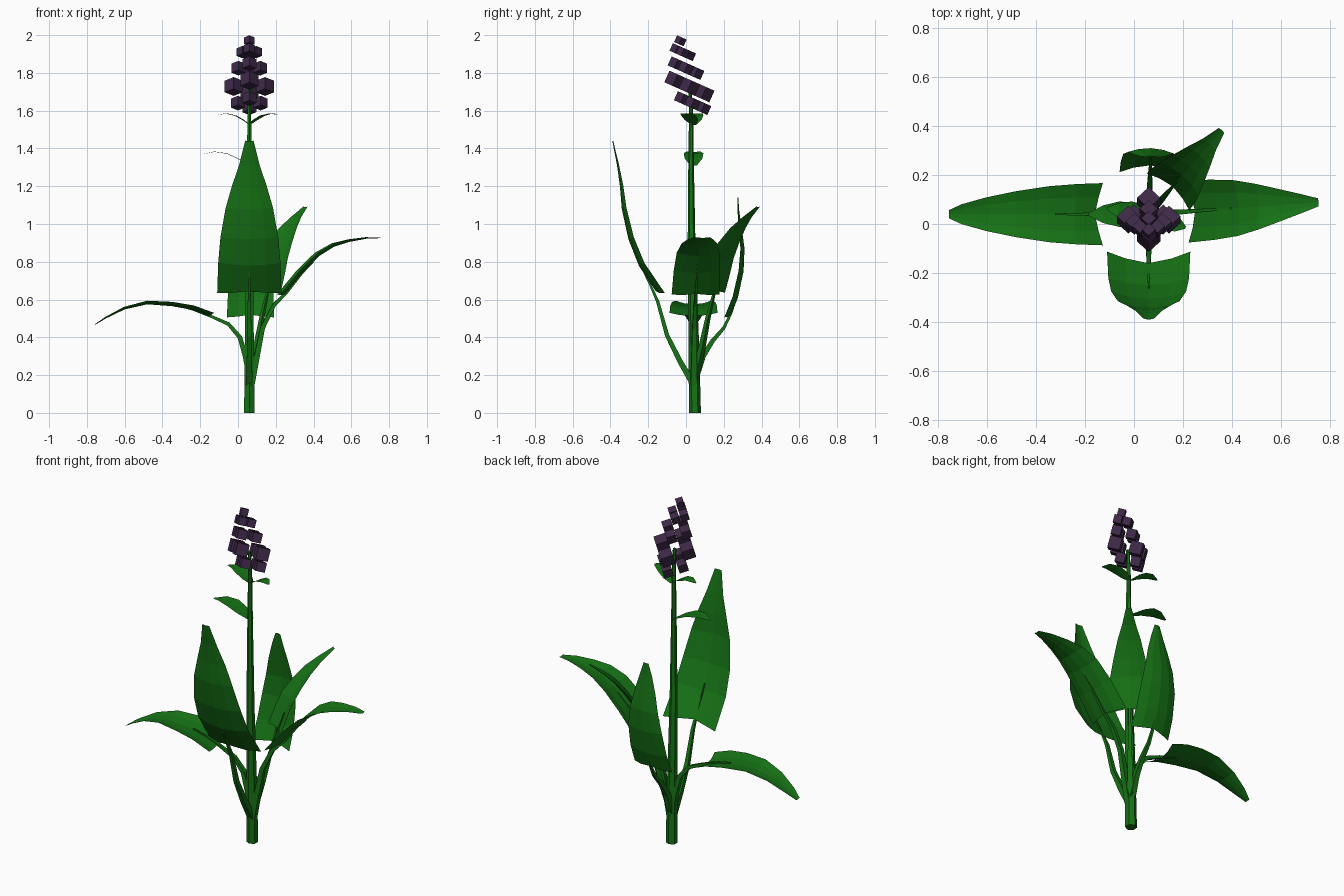
import bpy, bmesh, math
from mathutils import Vector, Matrix

if "Cube" in bpy.data.objects:
    bpy.data.objects.remove(bpy.data.objects["Cube"])

CX, CY = 0.06, 0.04


def material(name, rgb):
    m = bpy.data.materials.new(name)
    m.diffuse_color = (*rgb, 1)
    m.use_nodes = True
    m.node_tree.nodes["Principled BSDF"].inputs["Base Color"].default_value = m.diffuse_color
    return m


GREEN = material("leaf_green", (0.008, 0.17, 0.008))
PURPLE = material("petal_purple", (0.047, 0.022, 0.065))


def finish(bm, name, mat):
    me = bpy.data.meshes.new(name)
    bm.to_mesh(me)
    bm.free()
    me.materials.append(mat)
    ob = bpy.data.objects.new(name, me)
    bpy.context.collection.objects.link(ob)
    return ob


def tangent(pts, i):
    return (pts[min(i + 1, len(pts) - 1)] - pts[max(i - 1, 0)]).normalized()


def place(path, angle):
    # turn (distance from stem, height) pairs into points around the stem
    c, s = math.cos(angle), math.sin(angle)
    return [Vector((CX + r * c, CY + r * s, z)) for r, z in path]


def tube(name, pts, radii, sides, side_dir):
    bm = bmesh.new()
    rings = []
    for i, (p, r) in enumerate(zip(pts, radii)):
        n = side_dir.cross(tangent(pts, i)).normalized()
        rings.append([bm.verts.new(p + r * (math.cos(a) * side_dir + math.sin(a) * n))
                      for a in (2 * math.pi * (k + 0.5) / sides for k in range(sides))])
    for a, b in zip(rings, rings[1:]):
        for k in range(sides):
            j = (k + 1) % sides
            bm.faces.new((a[k], a[j], b[j], b[k]))
    bm.faces.new(rings[0])
    bm.faces.new(rings[-1])
    bmesh.ops.recalc_face_normals(bm, faces=bm.faces)
    return finish(bm, name, GREEN)


def blade(name, path, degrees, width, profile, cup=0.2, notch=0.2):
    # cupped sheet, four panels wide, swept along the midrib
    ang = math.radians(degrees)
    pts = place(path, ang)
    side = Vector((-math.sin(ang), math.cos(ang), 0))
    bm = bmesh.new()
    rows = []
    for i, p in enumerate(pts):
        t = tangent(pts, i)
        up = t.cross(side).normalized()
        w = width * profile[i]
        back = notch * w if i == 0 else 0
        rows.append([bm.verts.new(p + side * w * u + up * cup * w * u * u - t * back * abs(u))
                     for u in (-1, -0.55, 0, 0.55, 1)])
    for a, b in zip(rows, rows[1:]):
        for k in range(4):
            bm.faces.new((a[k], b[k], b[k + 1], a[k + 1]))
    return finish(bm, name, GREEN)


def leaf(name, degrees, width, stalk, path):
    ang = math.radians(degrees)
    n = len(stalk)
    radii = [0.024 - 0.02 * i / (n - 1) for i in range(n)]
    tube(name + "_stalk", place(stalk, ang), radii, 4,
         Vector((-math.sin(ang), math.cos(ang), 0)))
    blade(name + "_blade", path, degrees, width, (1, 0.97, 0.9, 0.74, 0.54, 0.32, 0.13))


# Main stem
tube("stem", [Vector(p) for p in ((CX, 0.047, 0), (CX, 0.042, 0.35), (CX, 0.03, 0.8),
                                  (CX, 0.027, 1.3), (CX, 0.027, 1.6), (CX, 0.02, 1.72))],
     (0.032, 0.028, 0.022, 0.015, 0.011, 0.009), 6, Vector((1, 0, 0)))

# Five large leaves
leaf("left_leaf", 180, 0.127,
     ((0, 0.2), (0.02, 0.3), (0.05, 0.4), (0.11, 0.47), (0.2, 0.51), (0.3, 0.547), (0.38, 0.567)),
     ((0.22, 0.515), (0.3, 0.545), (0.41, 0.565), (0.54, 0.575), (0.66, 0.548), (0.76, 0.5),
      (0.815, 0.467)))
leaf("right_leaf", 4, 0.127,
     ((0.01, 0.15), (0.04, 0.3), (0.07, 0.45), (0.13, 0.57), (0.2, 0.64), (0.28, 0.74), (0.34, 0.8)),
     ((0.19, 0.63), (0.28, 0.74), (0.37, 0.83), (0.45, 0.88), (0.53, 0.905), (0.62, 0.922),
      (0.695, 0.925)))
leaf("front_leaf", -90, 0.17,
     ((0, 0.15), (0.07, 0.27), (0.14, 0.41), (0.19, 0.59), (0.23, 0.68), (0.3, 0.82)),
     ((0.2, 0.645), (0.29, 0.78), (0.345, 0.92), (0.38, 1.08), (0.39, 1.2), (0.405, 1.31),
      (0.43, 1.44)))
leaf("back_leaf", 88, 0.125,
     ((0, 0.15), (0.05, 0.3), (0.1, 0.38), (0.16, 0.45), (0.2, 0.53), (0.235, 0.63)),
     ((0.2, 0.52), (0.235, 0.61), (0.265, 0.75), (0.27, 0.87), (0.255, 0.98), (0.242, 1.07),
      (0.237, 1.14)))
leaf("back_right_leaf", 49, 0.115,
     ((0, 0.15), (0.06, 0.35), (0.1, 0.5), (0.14, 0.62), (0.18, 0.74)),
     ((0.15, 0.65), (0.18, 0.73), (0.21, 0.81), (0.26, 0.89), (0.32, 0.97), (0.38, 1.03),
      (0.455, 1.09)))

# Small leaves high on the stem
SMALL = (0.35, 0.9, 1, 0.7, 0.12)
blade("lower_bract", ((0, 1.31), (0.06, 1.345), (0.12, 1.372), (0.185, 1.382), (0.245, 1.37)),
      180, 0.052, SMALL, 0.05, 0)
blade("left_bract", ((0, 1.525), (0.035, 1.55), (0.075, 1.572), (0.125, 1.585), (0.17, 1.577)),
      172, 0.042, SMALL, 0.05, 0)
blade("right_bract", ((0, 1.525), (0.035, 1.55), (0.075, 1.572), (0.125, 1.585), (0.16, 1.577)),
      -20, 0.042, SMALL, 0.05, 0)

# Flower spike: tilted rings of four cubes, plus one at the tip
tilt = Matrix.Rotation(math.radians(-24), 4, 'X')
turn = Matrix.Rotation(math.radians(45), 4, 'Z')
bm = bmesh.new()
for y, z, radius, size, count in ((0.035, 1.64, 0.06, 0.052, 4), (0.018, 1.728, 0.083, 0.067, 4),
                                  (0, 1.825, 0.058, 0.052, 4), (-0.017, 1.91, 0.036, 0.044, 4),
                                  (-0.03, 1.97, 0, 0.039, 1)):
    for k in range(count):
        a = k * math.pi / 2
        offset = Matrix.Translation((radius * math.cos(a), radius * math.sin(a), 0))
        bmesh.ops.create_cube(bm, size=size,
                              matrix=Matrix.Translation((CX, y, z)) @ tilt @ offset @ turn)
finish(bm, "flower_spike", PURPLE)
